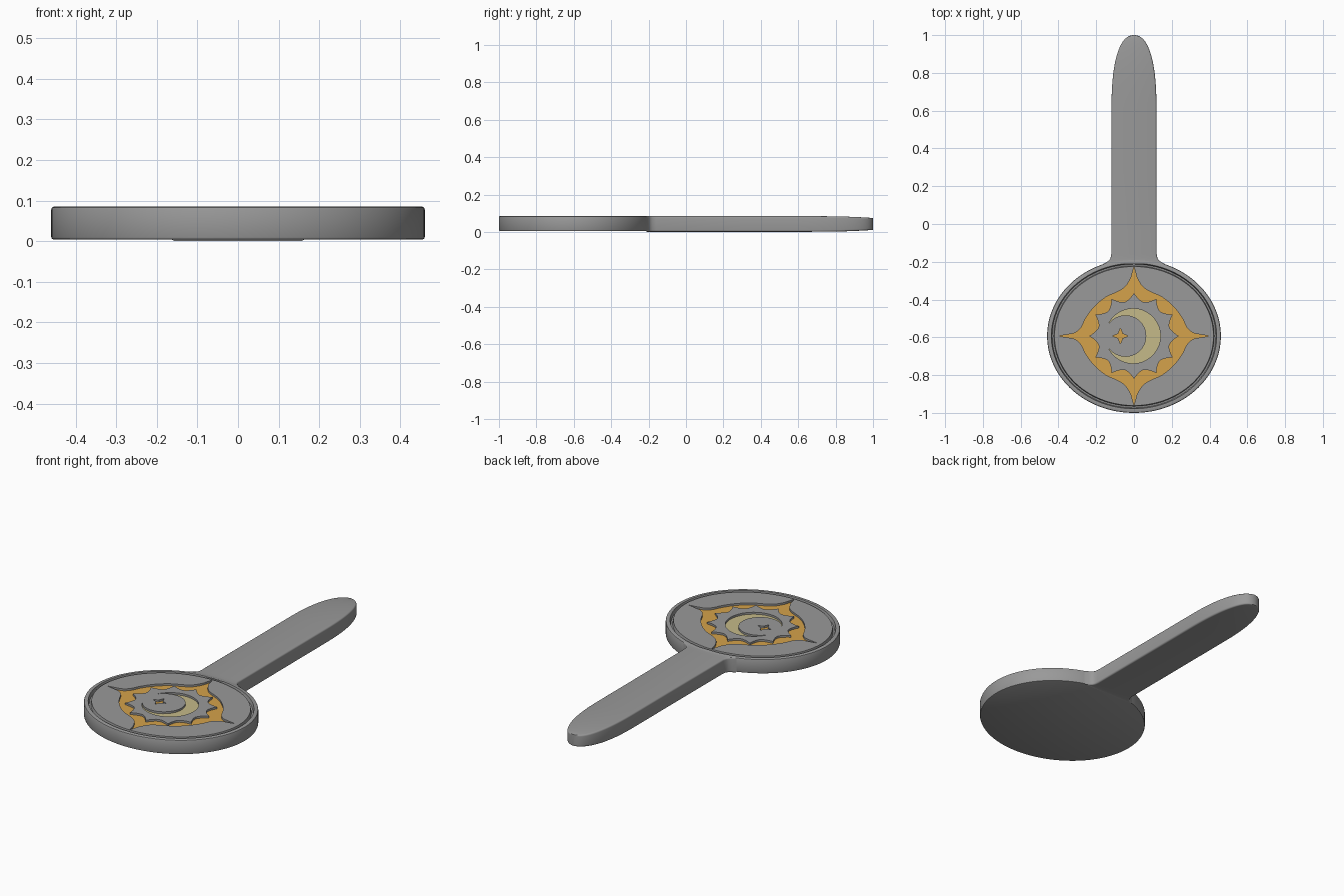
import bpy, bmesh, math
from mathutils import Vector

if "Cube" in bpy.data.objects:
    bpy.data.objects.remove(bpy.data.objects["Cube"])

CY = -0.593          # centre of the oval head
TOP = 0.085


def mat(name, rgb):
    m = bpy.data.materials.new(name)
    m.diffuse_color = (*rgb, 1)
    m.use_nodes = True
    m.node_tree.nodes["Principled BSDF"].inputs["Base Color"].default_value = m.diffuse_color
    return m


GREY = mat("grey", (0.32, 0.32, 0.32))
GOLD = mat("gold", (0.66, 0.36, 0.07))
PALE = mat("pale_yellow", (0.56, 0.49, 0.25))


def finish(name, bm, material):
    bmesh.ops.recalc_face_normals(bm, faces=bm.faces)
    me = bpy.data.meshes.new(name)
    bm.to_mesh(me)
    bm.free()
    ob = bpy.data.objects.new(name, me)
    me.materials.append(material)
    bpy.context.collection.objects.link(ob)
    return ob


def smooth(ob):
    bpy.ops.object.select_all(action='DESELECT')
    ob.select_set(True)
    bpy.context.view_layer.objects.active = ob
    bpy.ops.object.shade_smooth_by_angle(angle=math.radians(35))


def loft(name, rings, material):
    """Closed solid through a list of equal-length rings, capped at both ends."""
    bm = bmesh.new()
    rows = [[bm.verts.new(p) for p in r] for r in rings]
    n = len(rows[0])
    for a, b in zip(rows, rows[1:]):
        for i in range(n):
            j = (i + 1) % n
            bm.faces.new((a[i], a[j], b[j], b[i]))
    bm.faces.new(rows[0])
    bm.faces.new(rows[-1])
    return finish(name, bm, material)


def prism(name, pts, z0, z1, material):
    return loft(name, [[(x, y, z) for x, y in pts] for z in (z0, z1)], material)


def band(name, outer, inner, z0, z1, material):
    """Flat ring between two outlines of equal point count."""
    rings = [(outer, z0), (outer, z1), (inner, z1), (inner, z0)]
    bm = bmesh.new()
    rows = [[bm.verts.new((x, y, z)) for x, y in p] for p, z in rings]
    n = len(outer)
    for k in range(4):
        a, b = rows[k], rows[(k + 1) % 4]
        for i in range(n):
            j = (i + 1) % n
            bm.faces.new((a[i], a[j], b[j], b[i]))
    return finish(name, bm, material)


def oval(d, z, n=128):
    return [((0.46 - d) * math.cos(2 * math.pi * i / n),
             CY + (0.407 - d) * math.sin(2 * math.pi * i / n), z) for i in range(n)]


# Oval head with rounded rim and a groove inside the rim
profile = [(0.006, 0.004), (0.002, 0.006), (0, 0.011), (0, 0.078), (0.002, 0.083), (0.006, TOP),
           (0.022, TOP), (0.027, 0.065), (0.035, 0.065), (0.039, TOP)]
head = loft("head", [oval(d, z) for d, z in profile], GREY)

# Four-pointed sunburst outline, one quadrant repeated by mirroring
quad = [(0.40, 0), (0.34, 0.010), (0.31, 0.018), (0.28, 0.045), (0.255, 0.095), (0.21, 0.155),
        (0.15, 0.205), (0.085, 0.235), (0.045, 0.262), (0.018, 0.305), (0.010, 0.33), (0, 0.367)]


def curve(pts, steps):
    out = []
    P = [Vector(p) for p in pts]
    P = [P[0] * 2 - P[1]] + P + [P[-1] * 2 - P[-2]]
    for a, b, c, d in zip(P, P[1:], P[2:], P[3:]):
        for s in range(steps):
            t = s / steps
            out.append(0.5 * (2 * b + (c - a) * t + (2 * a - 5 * b + 4 * c - d) * t * t
                              + (3 * b - a - 3 * c + d) * t ** 3))
    return out + [P[-2]]


q = [(p.x, p.y) for p in curve(quad, 3)]
half = q + [(-x, y) for x, y in q[-2::-1]]
full = half + [(x, -y) for x, y in half[-2:0:-1]]
outer = [(x, CY + y) for x, y in full]

# Scalloped inner outline: twelve lobes pointing inward
inner = []
N = len(full)
for i in range(N):
    a = 2 * math.pi * i / N
    r = 0.232 - 0.042 * abs(math.sin(6 * a)) ** 0.8
    inner.append((r * 1.02 * math.cos(a), CY + r * 0.98 * math.sin(a)))

# Crescent: outer arc and inner arc meeting at the horn tips
R, r, ox, ix, tip = 0.145, 0.11, -0.005, -0.045, (-0.136, 0.062)
ao = math.atan2(tip[1], tip[0] - ox)
ai = math.atan2(tip[1], tip[0] - ix)
K = 40
moon = [(ox + R * math.cos(ao - 2 * ao * k / K), CY + R * math.sin(ao - 2 * ao * k / K))
        for k in range(K + 1)]
moon += [(ix + r * math.cos(-ai + 2 * ai * k / K), CY + r * math.sin(-ai + 2 * ai * k / K))
         for k in range(1, K)]

# Small four-pointed star
star = []
for i in range(8):
    s = 0.042 if i % 2 == 0 else 0.017
    star.append((-0.072 + s * math.cos(i * math.pi / 4), CY + s * math.sin(i * math.pi / 4)))

# Sink each emblem into the head and lay a coloured floor in the recess
FLOOR = 0.073
emblems = [("sunburst", lambda n, a, b, m: band(n, outer, inner, a, b, m), GOLD),
           ("crescent", lambda n, a, b, m: prism(n, moon, a, b, m), PALE),
           ("small_star", lambda n, a, b, m: prism(n, star, a, b, m), GOLD)]
for name, make, m in emblems:
    cutter = make(name + "_cutter", FLOOR, 0.12, GREY)
    mod = head.modifiers.new("cut", 'BOOLEAN')
    mod.operation, mod.solver, mod.object = 'DIFFERENCE', 'EXACT', cutter
    bpy.context.view_layer.objects.active = head
    bpy.ops.object.modifier_apply(modifier=mod.name)
    bpy.data.objects.remove(cutter)
    make(name, FLOOR - 0.003, FLOOR + 0.001, m)
smooth(head)

# Handle: rounded-rectangle sections flared at the head and rounded at the end
sections = [(-0.212, 0.165), (-0.202, 0.145), (-0.193, 0.132), (-0.18, 0.124), (-0.16, 0.12), (0.3, 0.119)]
for k in range(25):
    t = math.sin(math.pi / 2 * k / 24)
    sections.append((0.6 + 0.4 * t, max(0.119 * (1 - t ** 2.5) ** (1 / 2.3), 0.006)))
rings = []
for y, w in sections:
    e = max(0, (y - 0.6) / 0.4) ** 3
    z0, z1 = 0.001 + 0.010 * e, 0.0845 - 0.010 * e
    b = min(0.009, w * 0.6)
    ring = []
    for cx, cz, a0 in ((w - b, z1 - b, 0), (b - w, z1 - b, 90), (b - w, z0 + b, 180), (w - b, z0 + b, 270)):
        for s in range(5):
            a = math.radians(a0 + 22.5 * s)
            ring.append((cx + b * math.cos(a), y, cz + b * math.sin(a)))
    rings.append(ring)
smooth(loft("handle", rings, GREY))
